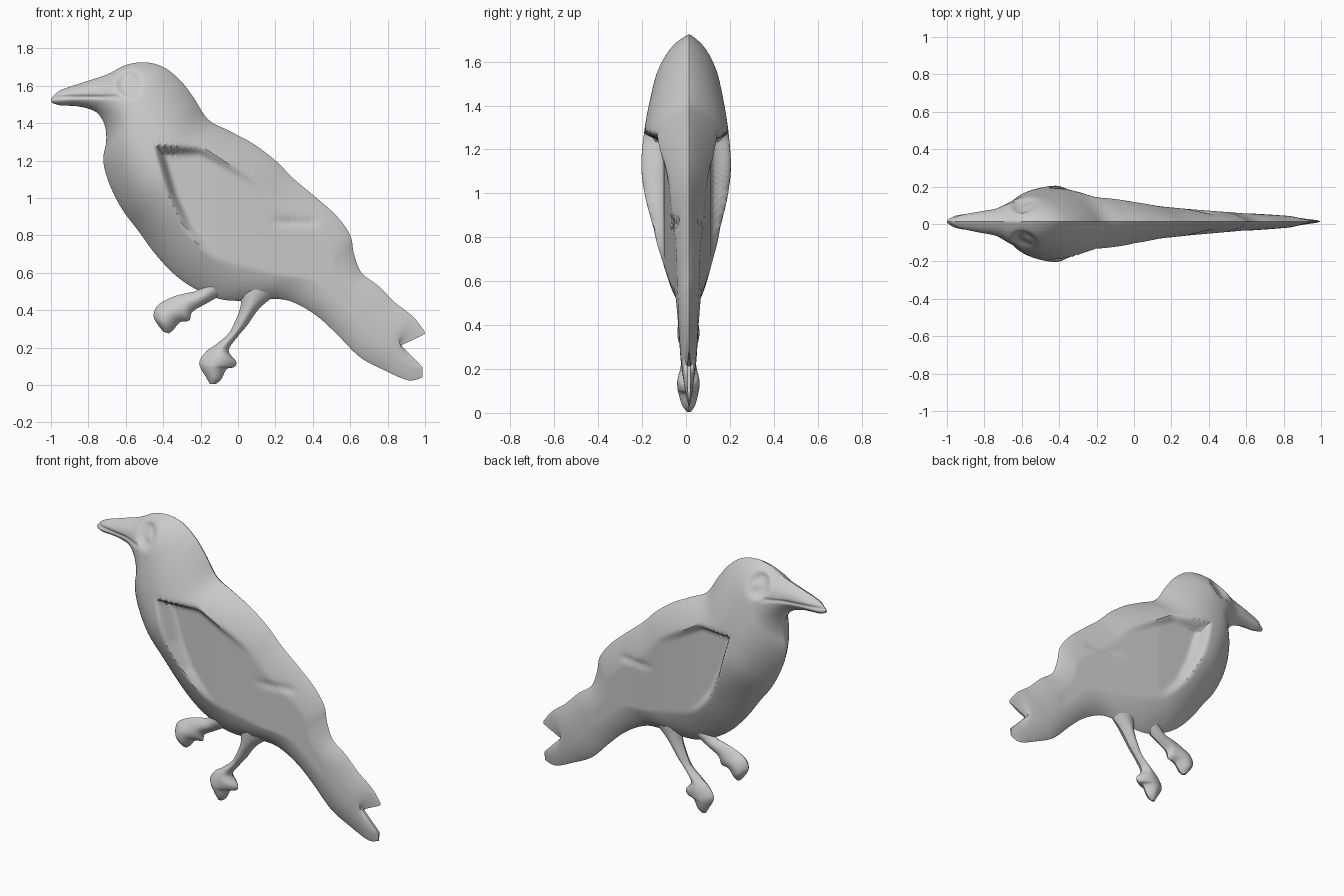
import bpy, math
from mathutils import Vector

if "Cube" in bpy.data.objects:
    bpy.data.objects.remove(bpy.data.objects["Cube"])

SEAM = 0.014  # the two halves meet just behind y = 0

grey = bpy.data.materials.new("stone grey")
grey.diffuse_color = (0.6, 0.6, 0.6, 1)
grey.use_nodes = True
grey.node_tree.nodes["Principled BSDF"].inputs["Base Color"].default_value = grey.diffuse_color


def smooth(a, b, v):
    k = min(1, max(0, (v - a) / (b - a)))
    return k * k * (3 - 2 * k)


def lerp_table(table, v):
    if v <= table[0][0]:
        return table[0][1]
    for (a, p), (b, q) in zip(table, table[1:]):
        if v <= b:
            return p + (q - p) * (v - a) / (b - a)
    return table[-1][1]


def catmull(rows, steps):
    """Smooth a list of station vectors."""
    vs = [Vector(r) for r in rows]
    out = []
    for i in range(len(vs) - 1):
        p0, p1, p2, p3 = vs[max(i - 1, 0)], vs[i], vs[i + 1], vs[min(i + 2, len(vs) - 1)]
        for s in range(steps):
            t = s / steps
            out.append(0.5 * (2 * p1 + (p2 - p0) * t + (2 * p0 - 5 * p1 + 4 * p2 - p3) * t * t
                              + (3 * p1 - p0 - 3 * p2 + p3) * t ** 3))
    return out + [vs[-1]]


def loft(name, stations, steps, n, detail=None, notch=None, peak=0.5, power=2.0):
    """Lens-shaped loft; station = top x, top z, bottom x, bottom z, half thickness."""
    rows = catmull([s[:4] for s in stations], steps)
    thick = catmull([(s[4], 0) for s in stations], steps)
    verts, faces = [], []
    ring = 2 * n
    for r, (row, th) in enumerate(zip(rows, thick)):
        front, back = [], []
        for c in range(n + 1):
            t = 0.5 - 0.5 * math.cos(math.pi * c / n) * (0.4 + 0.6 * abs(2 * c / n - 1))
            x = row[0] + (row[2] - row[0]) * t
            z = row[1] + (row[3] - row[1]) * t
            u = (peak - t) / peak if t < peak else (t - peak) / (1 - peak)
            y = max(th[0], 0.004) * max(0, 1 - u ** power) ** 0.9
            if notch:
                dx, dz = notch(r / (len(rows) - 1), t)
                x, z = x + dx, z + dz
            if detail:
                y = detail(x, z, y)
            front.append((x, SEAM - 1.06 * y, z))
            back.append((x, SEAM + 0.93 * y, z))
        verts += front + back[n - 1:0:-1]
    for r in range(len(rows) - 1):
        for c in range(ring):
            a, b = r * ring + c, r * ring + (c + 1) % ring
            faces.append((a, b, b + ring, a + ring))
    # strip caps joining the front and back halves
    for base, flip in ((0, 1), ((len(rows) - 1) * ring, -1)):
        for c in range(n):
            f = []
            for k in (c, c + 1, ring - c - 1, (ring - c) % ring):
                if base + k not in f:
                    f.append(base + k)
            faces.append(tuple(f[::-flip]))
    me = bpy.data.meshes.new(name)
    me.from_pydata(verts, [], faces)
    me.validate()
    me.materials.append(grey)
    ob = bpy.data.objects.new(name, me)
    bpy.context.collection.objects.link(ob)
    bpy.ops.object.select_all(action='DESELECT')
    ob.select_set(True)
    bpy.context.view_layer.objects.active = ob
    bpy.ops.object.mode_set(mode='EDIT')
    bpy.ops.mesh.select_all(action='SELECT')
    bpy.ops.mesh.normals_make_consistent(inside=False)
    bpy.ops.object.mode_set(mode='OBJECT')
    bpy.ops.object.shade_smooth_by_angle(angle=math.radians(40))


# wing recess limits and depth
WING_FRONT = [(0.5, 0.07), (0.6, -0.05), (0.73, -0.2), (0.85, -0.3), (1.02, -0.38), (1.26, -0.45)]
WING_TOP = [(-0.45, 1.28), (-0.2, 1.28), (0.2, 1.05), (0.5, 0.87)]
WING_PLANE = [(-0.45, 0.115), (-0.1, 0.108), (0.1, 0.09), (0.3, 0.07), (0.6, 0.045)]


def body_detail(x, z, y):
    # sunken wing
    inside = min((x - lerp_table(WING_FRONT, z)) * 0.85, lerp_table(WING_TOP, x) - z)
    m = smooth(0, 0.05, inside)
    y += (min(y, lerp_table(WING_PLANE, x)) - y) * m
    # feather groove
    if 0.15 < x < 0.45:
        y -= 0.012 * math.exp(-((z - 0.87) / 0.015) ** 2) * smooth(0.15, 0.25, x) * smooth(0.45, 0.38, x)
    # eye socket
    d = ((x + 0.585) / 0.06) ** 2 + ((z - 1.61) / 0.065) ** 2
    y -= min(0.035, y * 0.5) * math.exp(-d * d)
    # eyeball bump
    y += 0.012 * math.exp(-((x + 0.56) ** 2 + (z - 1.6) ** 2) / 0.0009)
    # mouth line
    if x < -0.63:
        y -= min(0.008, y * 0.3) * math.exp(-((z - 1.54) / 0.01) ** 2)
    return max(y, 0)


def tail_notch(s, t):
    k = smooth(0.9, 1, s) * max(0, 1 - abs(t - 0.42) / 0.36)
    return -0.12 * k, 0.03 * k


# head, breast, back and tail in one skin
loft("bird_body", [
    (-1.0, 1.53, -0.998, 1.51, 0.008), (-0.95, 1.575, -0.95, 1.495, 0.035),
    (-0.82, 1.62, -0.86, 1.49, 0.055), (-0.70, 1.66, -0.78, 1.47, 0.072),
    (-0.60, 1.71, -0.74, 1.44, 0.10), (-0.50, 1.725, -0.71, 1.38, 0.13),
    (-0.40, 1.70, -0.705, 1.30, 0.15), (-0.31, 1.63, -0.72, 1.20, 0.17),
    (-0.24, 1.54, -0.69, 1.08, 0.19), (-0.16, 1.42, -0.62, 0.94, 0.205),
    (-0.05, 1.36, -0.53, 0.82, 0.20), (0.08, 1.29, -0.45, 0.71, 0.18),
    (0.2, 1.2, -0.35, 0.6, 0.155), (0.3, 1.1, -0.24, 0.52, 0.125),
    (0.42, 1.0, -0.10, 0.46, 0.10), (0.53, 0.9, 0.04, 0.45, 0.085),
    (0.60, 0.8, 0.2, 0.46, 0.07), (0.62, 0.7, 0.3, 0.44, 0.06),
    (0.66, 0.6, 0.42, 0.37, 0.052), (0.75, 0.53, 0.53, 0.27, 0.045),
    (0.84, 0.44, 0.65, 0.15, 0.038), (0.90, 0.395, 0.78, 0.08, 0.03),
    (0.95, 0.35, 0.91, 0.025, 0.018), (0.998, 0.285, 0.985, 0.04, 0.007)],
    6, 56, body_detail, tail_notch, 0.56, 2.2)

# legs with their clenched feet
loft("left_leg", [
    (-0.17, 0.56, -0.09, 0.48, 0.04), (-0.22, 0.505, -0.17, 0.435, 0.035),
    (-0.28, 0.49, -0.245, 0.39, 0.035), (-0.35, 0.47, -0.26, 0.345, 0.04),
    (-0.43, 0.425, -0.31, 0.335, 0.05), (-0.45, 0.36, -0.345, 0.295, 0.045),
    (-0.40, 0.285, -0.37, 0.275, 0.012)], 5, 14)
loft("right_leg", [
    (0.0, 0.54, 0.2, 0.48, 0.05), (0.015, 0.43, 0.115, 0.41, 0.045),
    (-0.02, 0.33, 0.05, 0.32, 0.035), (-0.055, 0.27, 0.0, 0.26, 0.03),
    (-0.12, 0.215, -0.05, 0.185, 0.038), (-0.17, 0.18, -0.01, 0.125, 0.05),
    (-0.205, 0.13, -0.02, 0.095, 0.05), (-0.2, 0.09, -0.06, 0.085, 0.045),
    (-0.17, 0.04, -0.09, 0.03, 0.03), (-0.15, 0.004, -0.12, 0.004, 0.008)], 5, 14)
